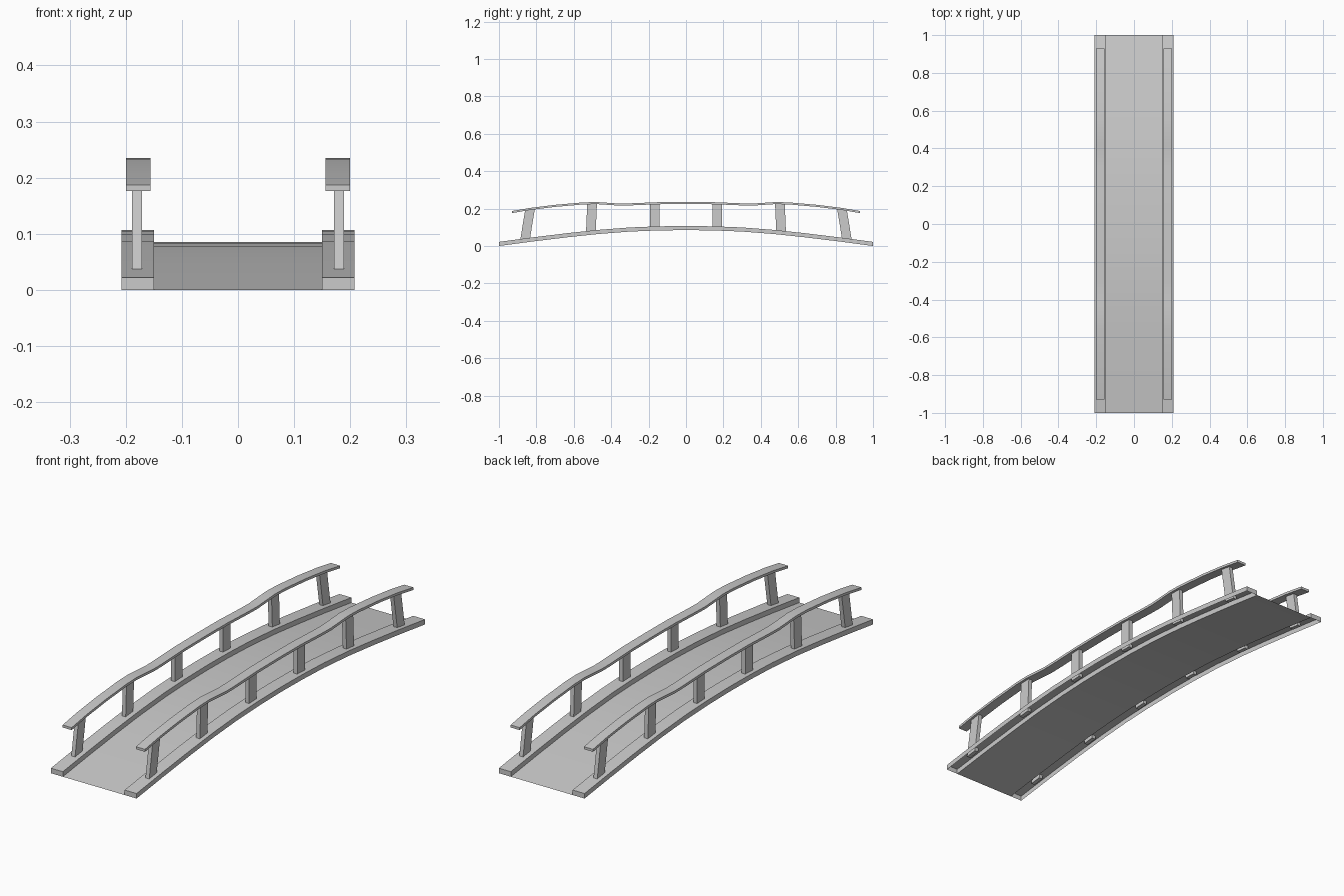
import bpy, bmesh

if "Cube" in bpy.data.objects:
    bpy.data.objects.remove(bpy.data.objects["Cube"])

def interp(pts, y):
    for (a, za), (b, zb) in zip(pts, pts[1:]):
        if y <= b:
            return za + (zb - za) * (y - a) / (b - a)
    return pts[-1][1]

def mirrored(half):
    return [(-y, z) for y, z in reversed(half) if y > 0] + half

# half profiles (distance from middle, height)
DECK = mirrored([(0, .085), (.15, .083), (.3, .077), (.47, .064),
                 (.63, .047), (.82, .024), (1, 0)])
RAIL = mirrored([(0, .235), (.15, .234), (.3, .228), (.36, .227), (.42, .231),
                 (.48, .235), (.55, .233), (.7, .220), (.83, .204), (.93, .187)])

def finish(name, bm):
    bmesh.ops.recalc_face_normals(bm, faces=bm.faces)
    me = bpy.data.meshes.new(name)
    bm.to_mesh(me)
    bm.free()
    ob = bpy.data.objects.new(name, me)
    bpy.context.collection.objects.link(ob)
    bpy.ops.object.select_all(action='DESELECT')
    ob.select_set(True)
    bpy.context.view_layer.objects.active = ob
    bpy.ops.object.shade_smooth_by_angle(angle=.5)
    return ob

def sweep(name, path, section, closed):
    """Sweep an (x, dz) section along a (y, z) path; caps the ends if it is solid."""
    bm = bmesh.new()
    rings = [[bm.verts.new((x, y, z + dz)) for x, dz in section] for y, z in path]
    n = len(section)
    for a, b in zip(rings, rings[1:]):
        for i in range(n if closed else n - 1):
            j = (i + 1) % n
            bm.faces.new((a[i], a[j], b[j], b[i]))
    if n > 2:
        bm.faces.new(rings[0])
        bm.faces.new(rings[-1])
    return finish(name, bm)

# walking surface: a thin sheet
deck = sweep("deck", DECK, [(-.15, 0), (.15, 0)], False)
if deck.data.polygons[0].normal.z < 0:
    deck.data.flip_normals()

def post(name, side, bottom, top):
    w, d = .009, .026
    bm = bmesh.new()
    geo = bmesh.ops.create_cube(bm, size=1)
    zb, zt = interp(DECK, bottom) + .006, interp(RAIL, top) - .005
    for v in geo["verts"]:
        up = v.co.z > 0
        y = (top if up else bottom) + (d if v.co.y > 0 else -d)
        z = interp(RAIL, y) - .006 if up else interp(DECK, y) + .006
        v.co = (side * .18 + (w if v.co.x > 0 else -w), y, z)
    finish(name, bm)

for side, label in ((-1, "left"), (1, "right")):
    # kerb beam: channel open underneath
    sweep(label + "_beam", DECK,
          [(side * .15, 0), (side * .15, .022), (side * .208, .022), (side * .208, 0)], False)
    # handrail board
    sweep(label + "_handrail", RAIL,
          [(side * .156, -.011), (side * .156, 0), (side * .2, 0), (side * .2, -.011)], True)
    # posts, the outer ones leaning inward
    k = 0
    for end in (-1, 1):
        for bottom, top in ((.862, .834), (.509, .502), (.167, .167)):
            k += 1
            post(f"{label}_post_{k}", side, end * bottom, end * top)
